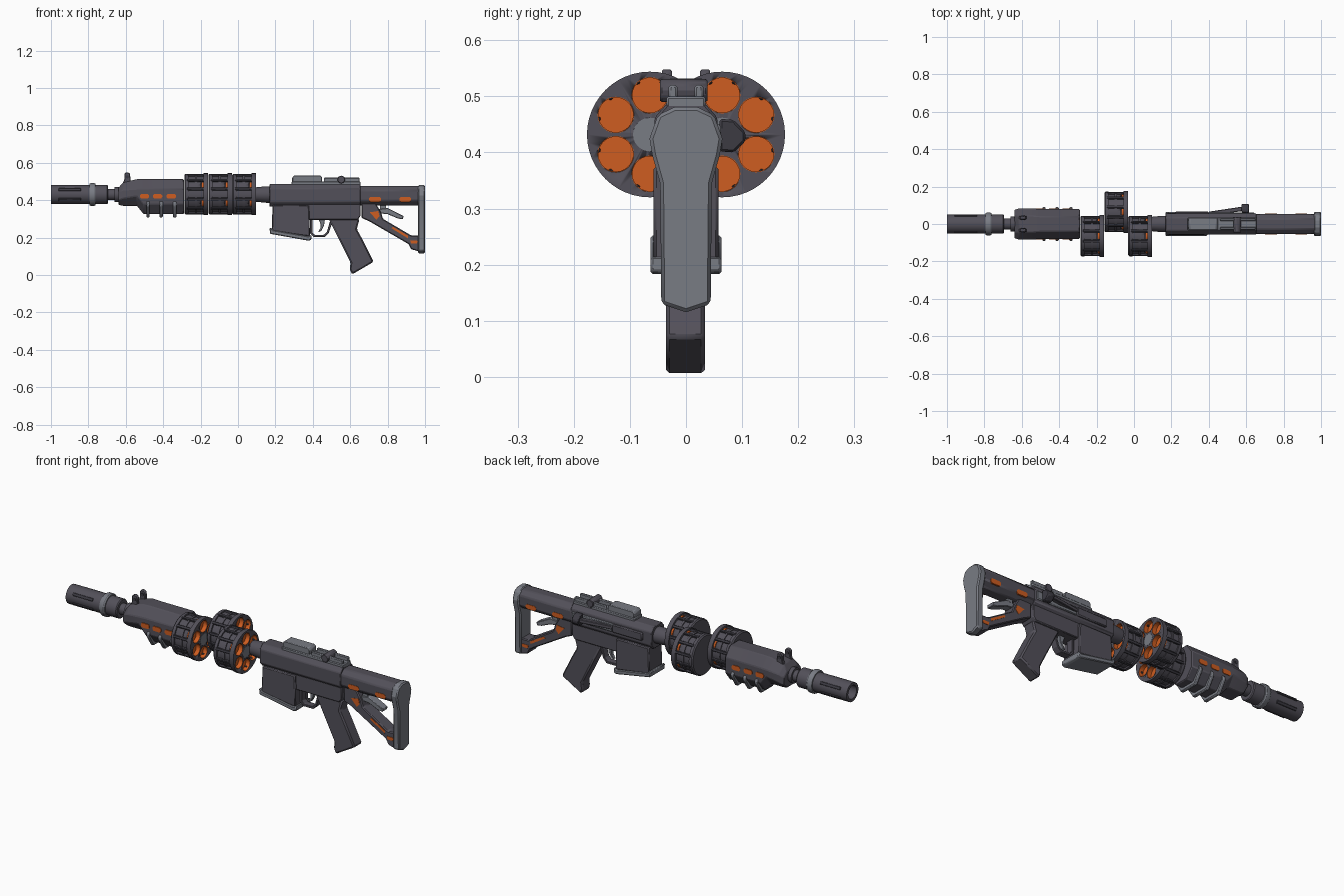
import bpy, bmesh
from math import sin, cos, pi, radians

if "Cube" in bpy.data.objects:
    bpy.data.objects.remove(bpy.data.objects["Cube"])

def material(name, rgb):
    m = bpy.data.materials.new(name)
    m.diffuse_color = (*rgb, 1)
    m.use_nodes = True
    m.node_tree.nodes["Principled BSDF"].inputs["Base Color"].default_value = m.diffuse_color
    return m

DARK = material("dark_metal", (0.085, 0.08, 0.1))
BLACK = material("black_metal", (0.045, 0.043, 0.055))
GREY = material("grey_metal", (0.19, 0.2, 0.23))
ORANGE = material("orange_paint", (0.62, 0.11, 0.015))

def finish(name, bm, mat, bevel=0.0, angle=30):
    bmesh.ops.recalc_face_normals(bm, faces=bm.faces)
    me = bpy.data.meshes.new(name)
    bm.to_mesh(me)
    bm.free()
    me.shade_smooth()
    me.set_sharp_from_angle(angle=radians(angle))
    ob = bpy.data.objects.new(name, me)
    bpy.context.collection.objects.link(ob)
    me.materials.append(mat)
    if bevel:
        mod = ob.modifiers.new("bevel", 'BEVEL')
        mod.width, mod.segments, mod.limit_method = bevel, 1, 'ANGLE'
    return ob

def loft(name, rings, mat, bevel=0.0):
    """Skin a list of equal-length closed rings and cap both ends."""
    bm = bmesh.new()
    vs = [[bm.verts.new(p) for p in r] for r in rings]
    n = len(vs[0])
    for a, b in zip(vs, vs[1:]):
        for i in range(n):
            bm.faces.new((a[i], a[(i + 1) % n], b[(i + 1) % n], b[i]))
    bm.faces.new(vs[0])
    bm.faces.new(vs[-1])
    return finish(name, bm, mat, bevel, 20)

def prism(name, pts, axis, lo, hi, mat, bevel=0.0):
    """Extrude a 2D outline along x, y or z."""
    place = {'x': lambda a, b, t: (t, a, b), 'y': lambda a, b, t: (a, t, b),
             'z': lambda a, b, t: (a, b, t)}[axis]
    return loft(name, [[place(a, b, t) for a, b in pts] for t in (lo, hi)], mat, bevel)

def box(name, x, y, z, mat, bevel=0.0):
    return prism(name, [(x[0], z[0]), (x[1], z[0]), (x[1], z[1]), (x[0], z[1])],
                 'y', y[0], y[1], mat, bevel)

def lathe(name, profile, centres, mat, sides=32):
    """Turn (x, radius) profile around the x direction at each (y, z) centre."""
    bm = bmesh.new()
    for cy, cz in centres:
        prev = None
        for x, r in profile:
            if r == 0:
                ring = [bm.verts.new((x, cy, cz))] * sides
            else:
                ring = [bm.verts.new((x, cy + r * cos(2 * pi * i / sides),
                                      cz + r * sin(2 * pi * i / sides))) for i in range(sides)]
            if prev:
                for i in range(sides):
                    j = (i + 1) % sides
                    quad = list(dict.fromkeys((prev[i], prev[j], ring[j], ring[i])))
                    bm.faces.new(quad)
            prev = ring
    return finish(name, bm, mat)

def octagon(x, w, zb, zt, cy, cz):
    return [(x, y, z) for y, z in ((-w, zb + cz), (-w, zt - cz), (-w + cy, zt), (w - cy, zt),
                                   (w, zt - cz), (w, zb + cz), (w - cy, zb), (-w + cy, zb))]

AX = [(0, 0.43)]

# Muzzle and barrel
lathe("muzzle_and_barrel", [(-0.72, 0), (-0.72, .036), (-1, .036), (-1, .051), (-.7, .051),
      (-.695, .047), (-.695, .03), (-.62, .03), (-.62, 0)], AX, DARK)
lathe("muzzle_ring", [(-.795, .045), (-.795, .057), (-.788, .061), (-.768, .061),
      (-.762, .057), (-.762, .045)], AX, GREY)
lathe("barrel_collar", [(-.66, 0), (-.66, .04), (-.63, .04), (-.63, 0)], AX, DARK)
for i, a in enumerate((30, 150, 210, 330)):
    s = box(f"muzzle_rib_{i}", (-.96, -.84), (.045, .056), (-.008, .008), BLACK, .002)
    s.location.z, s.rotation_euler.x = .43, radians(a)

# Handguard with side slots, lower ribs and front sight ears
loft("handguard", [octagon(-.64, .075, .375, .465, .03, .025),
                   octagon(-.615, .083, .37, .495, .04, .04),
                   octagon(-.54, .083, .37, .512, .04, .052),
                   octagon(-.505, .08, .325, .512, .04, .052),
                   octagon(-.29, .08, .325, .512, .04, .052)], DARK, .004)
for i, x in enumerate((-.5, -.43, -.357)):
    prism(f"handguard_slot_{i}", [(x - .025, .416), (x - .018, .408), (x + .018, .408), (x + .025, .416),
          (x + .025, .426), (x + .018, .433), (x - .018, .433), (x - .025, .426)],
          'y', -.084, .084, ORANGE)
    rib = [(.08, .395), (.09, .385), (.09, .37), (.05, .308)]
    prism(f"handguard_rib_{i}", rib + [(-y, z) for y, z in rib[::-1]],
          'x', x + .01, x + .028, GREY, .004)
for s in (-1, 1):
    y = sorted((s * .025, s * .043))
    prism(f"front_sight_{s}", [(-.62, .48), (-.57, .48), (-.575, .51), (-.577, .54), (-.585, .548),
          (-.6, .548), (-.608, .54), (-.608, .51)], 'y', y[0], y[1], DARK, .003)
    prism(f"front_sight_bolt_{s}", [(-.592 + .009 * cos(k * pi / 4), .525 + .009 * sin(k * pi / 4))
          for k in range(8)], 'y', y[0] - .003, y[1] + .003, BLACK)

# Three staggered rotary drums
for d, (x, y) in enumerate(((-.287, -.0645), (-.159, .0645), (-.031, -.0645))):
    c, e = [(y, .432)], x + .126
    drum = lathe(f"drum_{d}", [(x, 0), (x, .102), (x + .006, .108), (x + .022, .108), (x + .022, .1),
                 (x + .056, .1), (x + .056, .105), (x + .068, .105), (x + .068, .1), (x + .102, .1),
                 (x + .102, .112), (e, .112), (e, 0)], c, DARK, 48)
    spots = [(y + .07 * cos(pi / 6 + k * pi / 3), .432 + .07 * sin(pi / 6 + k * pi / 3)) for k in range(6)]
    cut = lathe(f"drum_cutter_{d}", [(x + .09, 0), (x + .09, .0325), (e + .02, .0325), (e + .02, 0)],
                spots, DARK, 24)
    cut.hide_render = True
    cut.display_type = 'WIRE'
    mod = drum.modifiers.new("chambers", 'BOOLEAN')
    mod.operation, mod.object, mod.solver = 'DIFFERENCE', cut, 'EXACT'
    lathe(f"drum_chambers_{d}", [(e - .034, 0), (e - .034, .033), (e - .0005, .033), (e - .0005, .031),
          (e - .024, .031), (e - .024, 0)], spots, ORANGE, 24)
    lathe(f"drum_hub_{d}", [(e - .01, 0), (e - .01, .03), (e + .001, .03), (e + .001, 0)], c, GREY, 24)
    for k in range(12):
        r = box(f"drum_{d}_rib_{k}", (x + .014, x + .114), (.092, .11), (-.007, .007), BLACK, .002)
        r.location, r.rotation_euler.x = (0, y, .432), k * pi / 6 + pi / 12

# Receiver
lathe("receiver_nose", [(.09, 0), (.09, .038), (.15, .044), (.18, .044), (.18, 0)], AX, DARK)
loft("upper_receiver", [octagon(x, .056, .365, .487, .022, .025) for x in (.168, .655)], DARK, .004)
prism("lower_receiver", [(.36, .38), (.655, .38), (.655, .315), (.64, .295), (.36, .295)],
      'y', -.045, .045, DARK, .004)
prism("magazine", [(.185, .375), (.38, .375), (.385, .205), (.18, .235)], 'y', -.058, .058, DARK, .005)
prism("magazine_base", [(.168, .25), (.178, .253), (.186, .24), (.375, .207), (.392, .215),
      (.392, .188), (.378, .183), (.172, .22)], 'y', -.063, .063, GREY, .004)
box("side_cover", (.22, .4), (.05, .066), (.405, .45), DARK, .005)
box("bolt_track", (.4, .645), (.05, .062), (.405, .45), GREY, .004)

# Charging handle on the far side
prism("charging_handle", [(.4, .055), (.4, .066), (.56, .09), (.61, .098), (.615, .08), (.6, .072),
      (.48, .055)], 'z', .42, .44, DARK, .003)
prism("charging_knob", [(.06, .402), (.085, .4), (.106, .42), (.106, .436), (.085, .458), (.06, .46)],
      'x', .575, .615, BLACK, .004)

# Top rail and rear sight
box("top_rail", (.285, .655), (-.035, .035), (.475, .5), GREY, .004)
prism("sight_block", [(.29, .49), (.45, .49), (.45, .522), (.44, .532), (.3, .532), (.29, .522)],
      'y', -.031, .031, GREY, .003)
for s in (-1, 1):
    box(f"rear_sight_rail_{s}", (.46, .65), sorted((s * .015, s * .031)), (.49, .52), GREY, .004)
prism("rear_sight_knob", [(.552 + .021 * cos(k * pi / 6), .51 + .021 * sin(k * pi / 6))
      for k in range(12)], 'y', -.046, .038, DARK, .003)

# Trigger, guard and pistol grip
prism("trigger_guard", [(.385, .3), (.385, .222), (.405, .203), (.465, .203), (.485, .225), (.51, .3),
      (.495, .3), (.475, .23), (.46, .215), (.41, .215), (.397, .228), (.397, .3)],
      'y', -.02, .02, DARK, .002)
prism("trigger", [(.43, .3), (.465, .3), (.46, .265), (.445, .235), (.428, .228), (.44, .25), (.442, .27)],
      'y', -.01, .01, GREY, .002)
prism("pistol_grip", [(.485, .3), (.65, .3), (.635, .245), (.66, .2), (.725, .07), (.61, .003),
      (.597, .03), (.602, .065)], 'y', -.036, .034, DARK, .007)

# Stock tube, brace, lever and butt plate
loft("stock_tube", [octagon(x, .054, .372, .477, .027, .025) for x in (.65, .97)], DARK, .006)
prism("stock_brace", [(.66, .385), (.735, .385), (.765, .335), (.775, .3), (.925, .212), (.97, .212),
      (.97, .125), (.925, .138), (.912, .165), (.7, .288), (.66, .305)], 'y', -.036, .036, DARK, .005)
prism("stock_lever", [(.75, .352), (.8, .358), (.885, .315), (.882, .298), (.855, .302), (.8, .325),
      (.75, .33)], 'y', -.022, .022, GREY, .003)
box("stock_lever_mount", (.76, .79), (-.018, .018), (.34, .385), GREY)
butt = [(.02, .481), (.05, .467), (.065, .425), (.06, .395), (.046, .345), (.044, .13), (.002, .116)]
prism("butt_plate", butt + [(-y, z) for y, z in butt[::-1]], 'x', .962, 1, GREY, .006)

# Orange stock inlays
for i, (a, b) in enumerate(((.7, .765), (.863, .925))):
    prism(f"tube_inlay_{i}", [(a, .398), (a + .008, .391), (b - .008, .391), (b, .398), (b, .41),
          (b - .008, .417), (a + .008, .417), (a, .41)], 'y', -.056, .056, ORANGE)
prism("brace_inlay_upper", [(.705, .335), (.75, .342), (.757, .315), (.74, .295), (.725, .312)],
      'y', -.038, .038, ORANGE)
prism("brace_inlay_middle", [(.82, .25), (.828, .258), (.91, .21), (.908, .196)], 'y', -.038, .038, ORANGE)
prism("brace_inlay_lower", [(.92, .185), (.955, .185), (.962, .178), (.955, .168), (.925, .168)],
      'y', -.038, .038, ORANGE)
